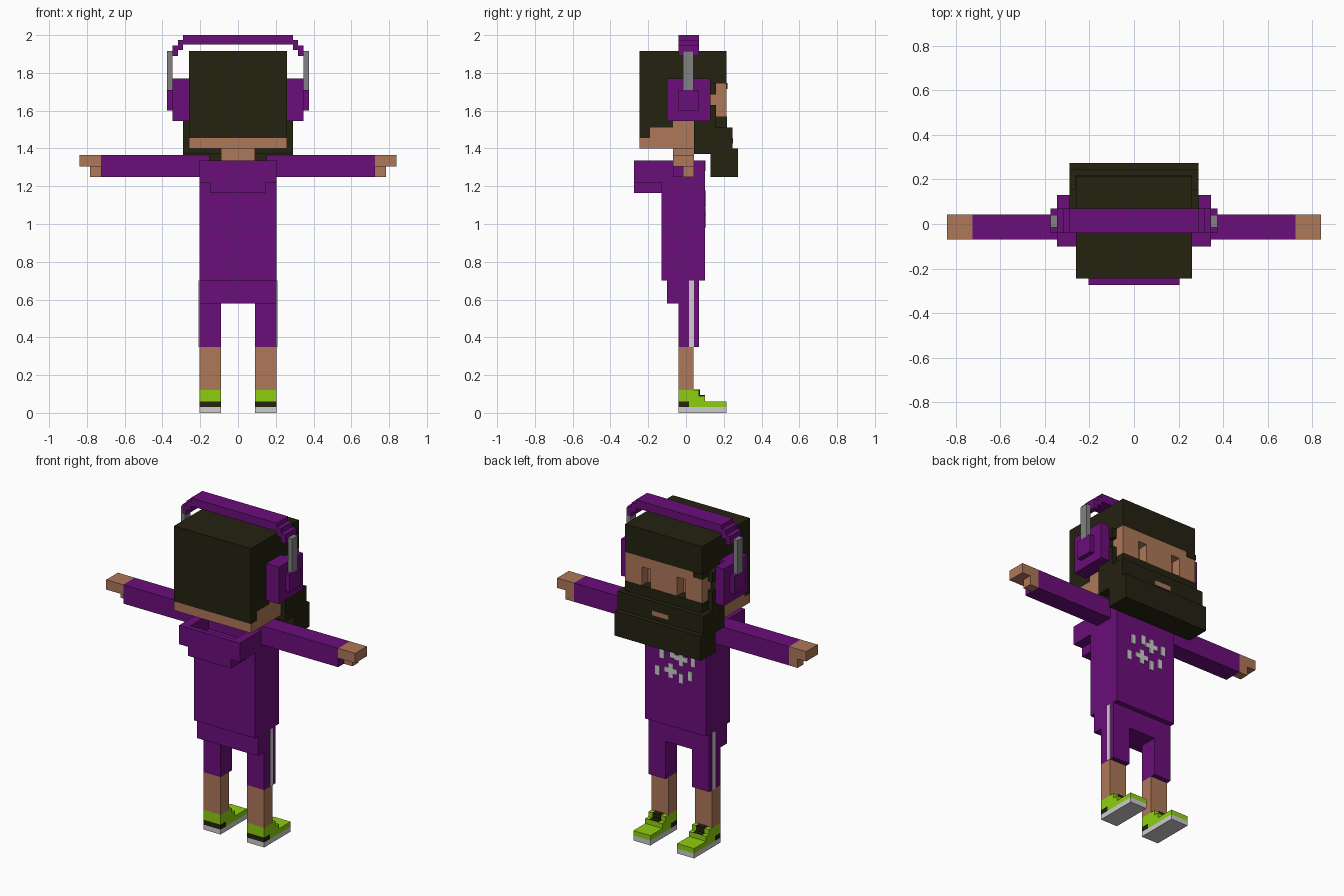
import bpy, bmesh


def material(name, rgb):
    m = bpy.data.materials.new(name)
    m.diffuse_color = (*rgb, 1)
    return m


PURPLE = material("purple_cloth", (0.147, 0.0044, 0.195))
SKIN = material("skin", (0.42, 0.188, 0.10))
HAIR = material("dark_hair", (0.018, 0.016, 0.005))
GREEN = material("lime_green", (0.27, 0.623, 0.005))
LIGHT = material("light_grey", (0.61, 0.61, 0.61))
GREY = material("metal_grey", (0.223, 0.223, 0.223))


def part(name, mat, boxes, mirror=False):
    """One object from boxes given as (x0, x1, y0, y1, z0, z1)."""
    bm = bmesh.new()
    for x0, x1, y0, y1, z0, z1 in boxes:
        for s in ((1, -1) if mirror else (1,)):
            vs = bmesh.ops.create_cube(bm, size=1)["verts"]
            for v in vs:
                v.co = (s * (x0 + x1) / 2 + v.co.x * (x1 - x0),
                        (y0 + y1) / 2 + v.co.y * (y1 - y0),
                        (z0 + z1) / 2 + v.co.z * (z1 - z0))
    me = bpy.data.meshes.new(name)
    bm.to_mesh(me)
    bm.free()
    me.materials.append(mat)
    ob = bpy.data.objects.new(name, me)
    bpy.context.collection.objects.link(ob)
    return ob


# Shoes: sole, stepped upper, dark heel band and laces
part("shoe_sole", LIGHT, [(.09, .205, -.04, .215, 0, .03)], True)
part("shoe_upper", GREEN, [(.09, .205, .015, .215, .03, .06),
                           (.09, .205, -.04, .10, .06, .09),
                           (.09, .205, -.04, .07, .09, .12)], True)
part("shoe_heel_band", HAIR, [(.09, .205, -.04, .015, .03, .06)], True)
part("shoe_laces", HAIR, [(.12, .175, .043, .073, .09, .124),
                          (.12, .175, .07, .10, .09, .094)], True)

# Legs, shorts and side stripes
part("shin", SKIN, [(.09, .205, -.04, .04, .12, .35)], True)
part("shorts_leg", PURPLE, [(.09, .205, -.04, .07, .35, .58)], True)
part("shorts_seat", PURPLE, [(-.205, .205, -.10, .07, .58, .70)])
part("shorts_stripe", LIGHT, [(.203, .208, .015, .042, .35, .70)], True)

# Torso with a carved neckline at the back, and the hanging hood
part("torso", PURPLE, [(-.205, .205, -.13, .10, .70, 1.25),
                       (-.205, .205, -.07, .10, 1.25, 1.335)])
part("hood", PURPLE, [(-.145, .145, -.275, -.13, 1.165, 1.22),
                      (-.205, .205, -.275, -.13, 1.22, 1.25),
                      (-.205, .205, -.275, -.245, 1.25, 1.335)])
part("hood_side", PURPLE, [(.15, .205, -.245, -.07, 1.25, 1.335)], True)
part("neckline", SKIN, [(-.045, .045, .097, .104, 1.28, 1.335)])

# Chest emblem: scattered bars and two crosses
emblem = []
for x, z in ((.09, 1.13), (.02, 1.15), (-.04, 1.13), (-.12, 1.13),
             (.12, 1.02), (.03, 1.04), (-.04, 1.01), (-.10, 1.04)):
    cross = (x, z) in ((-.04, 1.13), (.03, 1.04))
    h = .043 if cross else .028
    emblem.append((x - .0143, x + .0143, .098, .105, z - h, z + h))
    if cross:
        for s in (1, -1):
            c = x + s * .0286
            emblem.append((c - .0143, c + .0143, .098, .105, z - .0143, z + .0143))
part("chest_emblem", LIGHT, emblem)

# Outstretched arms and hands
part("sleeve", PURPLE, [(.15, .725, -.07, .042, 1.25, 1.365)], True)
part("hand", SKIN, [(.725, .84, -.07, .042, 1.305, 1.365),
                    (.725, .783, -.015, .042, 1.25, 1.305)], True)

# Neck and head
part("neck", SKIN, [(-.09, .09, -.07, .042, 1.25, 1.40)])
part("head", SKIN, [(-.26, .26, -.245, .155, 1.40, 1.455),
                    (-.26, .26, -.19, .155, 1.455, 1.51),
                    (-.26, .26, -.07, .155, 1.51, 1.745)])
# Face slab leaving two recessed eyes
part("face_centre", SKIN, [(-.09, .09, .155, .215, 1.57, 1.745)])
part("face_side", SKIN, [(.148, .26, .155, .215, 1.57, 1.745),
                         (.09, .148, .155, .215, 1.685, 1.745)], True)

# Hair cap, fringe corner and sideburns
part("hair", HAIR, [(-.26, .26, -.245, .215, 1.745, 1.915),
                    (-.26, .26, -.245, -.07, 1.51, 1.745),
                    (-.26, .26, -.245, -.19, 1.455, 1.51)])
part("fringe_corner", HAIR, [(-.264, -.20, .157, .219, 1.715, 1.747)])
part("sideburn", HAIR, [(.25, .29, .042, .13, 1.51, 1.745),
                        (.25, .29, .13, .158, 1.51, 1.63),
                        (.25, .29, .13, .158, 1.685, 1.745)], True)

# Stepped beard and mouth
part("beard", HAIR, [(-.29, .29, .042, .13, 1.37, 1.51),
                     (-.29, .29, .13, .245, 1.40, 1.51),
                     (-.29, .29, .13, .275, 1.25, 1.40),
                     (-.26, .26, .155, .217, 1.51, 1.57)])
part("mouth", SKIN, [(-.057, .057, .24, .248, 1.427, 1.455)])

# Headphones: stepped band, metal arms, cups and outer pads
part("headband", PURPLE, [(-.29, .29, -.04, .07, 1.95, 2.0)])
part("headband_step", PURPLE, [(.29, .318, -.04, .07, 1.92, 1.975),
                               (.318, .347, -.04, .07, 1.89, 1.945)], True)
part("headphone_arm", GREY, [(.347, .375, -.015, .04, 1.71, 1.917)], True)
part("ear_cup", PURPLE, [(.26, .29, -.10, .042, 1.545, 1.77),
                         (.29, .347, -.10, .13, 1.545, 1.77)], True)
part("ear_pad", PURPLE, [(.347, .375, -.04, .07, 1.60, 1.71)], True)
